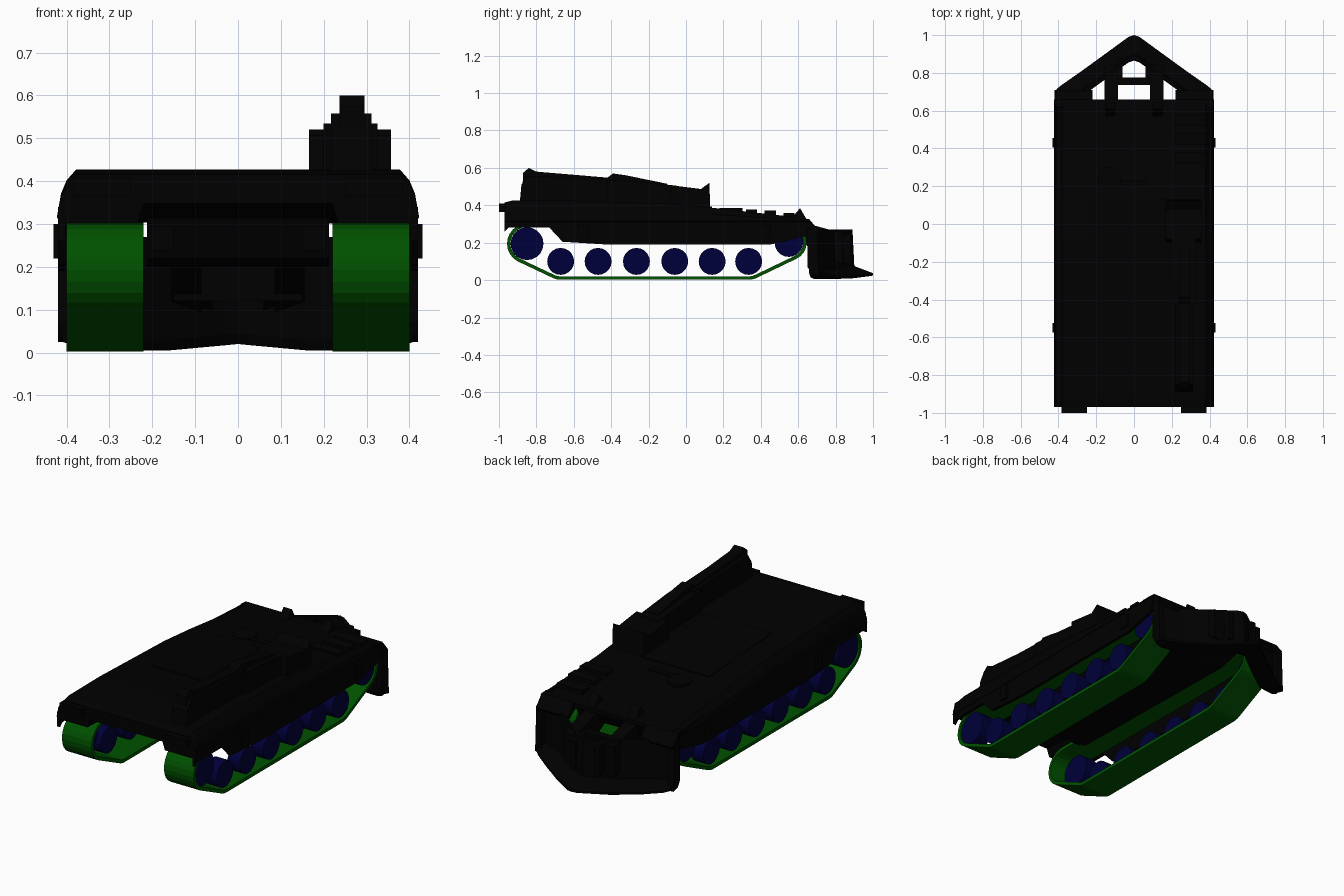
import bpy, bmesh
from math import cos, sin, radians

old = bpy.data.objects.get("Cube")
if old:
    bpy.data.objects.remove(old, do_unlink=True)


def material(name, rgb):
    m = bpy.data.materials.new(name)
    m.use_nodes = True
    m.diffuse_color = (*rgb, 1)
    m.node_tree.nodes["Principled BSDF"].inputs["Base Color"].default_value = (*rgb, 1)
    return m


BLACK = material("hull black", (0, 0, 0))
GREEN = material("track green", (0, 0.083, 0))
NAVY = material("wheel navy", (0, 0, 0.043))


def loft(name, rings, mat=BLACK, closed=False, mirror=False):
    """Skin a row of equal point rings; closed joins the last ring to the first."""
    bm = bmesh.new()
    rows = [[bm.verts.new(p) for p in ring] for ring in rings]
    n = len(rows[0])
    pairs = list(zip(rows, rows[1:]))
    if closed:
        pairs.append((rows[-1], rows[0]))
    for a, b in pairs:
        for i in range(n):
            j = (i + 1) % n
            bm.faces.new((a[i], a[j], b[j], b[i]))
    if not closed:
        bm.faces.new(rows[0])
        bm.faces.new(rows[-1])
    bmesh.ops.recalc_face_normals(bm, faces=bm.faces[:])
    mesh = bpy.data.meshes.new(name)
    bm.to_mesh(mesh)
    bm.free()
    mesh.materials.append(mat)
    ob = bpy.data.objects.new(name, mesh)
    bpy.context.collection.objects.link(ob)
    if mirror:
        ob.modifiers.new("Mirror", "MIRROR")


def prism(name, x0, x1, profile, mat=BLACK, mirror=False):
    """Side profile of (y, z) points pulled from x0 to x1."""
    loft(name, [[(x, y, z) for y, z in profile] for x in (x0, x1)], mat, mirror=mirror)


def box(name, x0, x1, y0, y1, z0, z1, mirror=False):
    prism(name, x0, x1, [(y0, z0), (y1, z0), (y1, z1), (y0, z1)], mirror=mirror)


def circle(u, v, r, sides):
    return [(u + r * cos(radians(k * 360 / sides)), v + r * sin(radians(k * 360 / sides)))
            for k in range(sides)]


def wheel(name, y, z, r):
    prism(name, 0.315, 0.39, circle(y, z, r, 20), NAVY, mirror=True)


# Track belts: arcs around the end wheels and the ground run
arcs = [(-0.85, 0.195, 0.107, 90, 242, 10), (-0.67, 0.1, 0.098, 242, 270, 3),
        (0.335, 0.1, 0.098, 270, 295, 3), (0.55, 0.2, 0.095, 295, 450, 10)]
rings = []
for cy, cz, r, a0, a1, steps in arcs:
    for k in range(steps + 1):
        a = radians(a0 + (a1 - a0) * k / steps)
        rings.append([(x, cy + q * cos(a), cz + q * sin(a))
                      for x, q in ((0.22, r), (0.4, r), (0.4, r - 0.018), (0.22, r - 0.018))])
loft("track_belt", rings, GREEN, closed=True, mirror=True)

# Wheels
wheel("front_idler", -0.85, 0.195, 0.088)
wheel("rear_sprocket", 0.55, 0.2, 0.076)
for i, y in enumerate((-0.67, -0.47, -0.265, -0.06, 0.14, 0.335)):
    wheel(f"road_wheel_{i + 1}", y, 0.1, 0.072)

# Upper hull: chamfered shoulders, deck dropping to the rear, raised nose underside
stations = [(-0.97, 0.415, 0.348), (-0.93, 0.425, 0.345), (-0.66, 0.427, 0.312),
            (-0.1, 0.408, 0.308), (0.13, 0.388, 0.308), (0.4, 0.358, 0.305),
            (0.6, 0.335, 0.304), (0.66, 0.325, 0.304)]
half = lambda t, nose: [(0.22, nose), (0.235, 0.303), (0.412, 0.303), (0.423, 0.315),
                        (0.413, (t + 0.315) / 2), (0.4, t - 0.025), (0.378, t)]
loft("upper_hull", [[(x, y, z) for x, z in half(t, b)] +
                    [(-x, y, z) for x, z in reversed(half(t, b))] for y, t, b in stations])

# Lower hull, nose lamps and side skirts
prism("lower_hull", -0.212, 0.212, [(-0.68, 0.32), (-0.65, 0.22), (0.46, 0.2),
                                    (0.62, 0.24), (0.66, 0.31)])
box("nose_lamp", 0.15, 0.205, -0.69, -0.64, 0.238, 0.295, mirror=True)
prism("side_skirt", 0.402, 0.42, [(-0.97, 0.26), (-0.95, 0.28), (-0.73, 0.28), (-0.66, 0.205),
                                  (-0.42, 0.19), (0.45, 0.19), (0.52, 0.205), (0.64, 0.235),
                                  (0.66, 0.32), (-0.97, 0.34)], mirror=True)
prism("rear_mudguard", 0.22, 0.415, [(0.62, 0.3), (0.7, 0.25), (0.71, 0.265), (0.66, 0.325),
                                     (0.62, 0.328)], mirror=True)
box("front_bracket", 0.25, 0.385, -1.0, -0.96, 0.365, 0.41, mirror=True)
for y in (-0.55, 0.43):
    box("skirt_bracket", 0.41, 0.431, y - 0.025, y + 0.025, 0.22, 0.3, mirror=True)

# Deck hatches and fittings
prism("engine_hatch", -0.24, 0.165, [(-0.4, 0.4), (0.14, 0.37), (0.14, 0.394), (-0.4, 0.426)])
loft("crew_hatch", [[(x, y, z) for x, y in circle(-0.13, 0.24, 0.062, 16)]
                    for z in (0.35, 0.386)])
box("hatch_arm", -0.07, 0.07, 0.2, 0.23, 0.36, 0.386)
for i, (y, z) in enumerate(((0.32, 0.378), (0.42, 0.372), (0.52, 0.36))):
    box(f"deck_fitting_{i + 1}", 0.22, 0.38, y, y + 0.06, 0.31, z)
prism("rear_lug", 0.1, 0.15, [(0.54, 0.3), (0.66, 0.3), (0.63, 0.35), (0.61, 0.385),
                              (0.58, 0.35)], mirror=True)

# Folded boom lying along one side of the deck
prism("boom_base", 0.166, 0.357, [(-0.1, 0.38), (0.13, 0.37), (0.125, 0.52), (0.08, 0.487),
                                  (-0.08, 0.507)])
prism("boom_middle", 0.2, 0.325, [(-0.42, 0.39), (-0.05, 0.38), (-0.05, 0.505), (-0.3, 0.53),
                                  (-0.42, 0.535)])
prism("boom_arm", 0.217, 0.312, [(-0.89, 0.4), (-0.38, 0.39), (-0.38, 0.54), (-0.85, 0.558),
                                 (-0.88, 0.51)])
prism("boom_head", 0.237, 0.295, [(-0.88, 0.41), (-0.1, 0.4), (-0.1, 0.515), (-0.32, 0.56),
                                  (-0.39, 0.57), (-0.42, 0.548), (-0.8, 0.58), (-0.84, 0.6),
                                  (-0.87, 0.575)])

# V plough: one blade section swept along the V, thinning to the tips, toe raised mid-span
section = [(-0.11, 0.27), (-0.1, 0.06), (0, 0.022), (0, 0.01), (-0.12, 0.005),
           (-0.135, 0.03), (-0.13, 0.27)]
spine = [(0.41, 0.715, 0.42, 0.02), (0.38, 0.738, 0.6, 0.01), (0.28, 0.808, 1, 0),
         (0.16, 0.895, 1, 0), (0.03, 0.99, 1, 0.012)]
spine = [(-x, *rest) for x, *rest in spine] + [(0, 1.0, 1, 0.015)] + spine[::-1]
loft("plough_blade", [[(x, y + dy * s, z + lift * (z < 0.1)) for dy, z in section]
                      for x, y, s, lift in spine])
prism("plough_wing", 0.385, 0.42, [(0.65, 0.27), (0.65, 0.07), (0.67, 0.035), (0.71, 0.025),
                                   (0.7, 0.27)], mirror=True)

# Plough push arms and cross bar
prism("push_arm", 0.085, 0.155, [(0.58, 0.22), (0.84, 0.08), (0.84, 0.25), (0.62, 0.31)],
      mirror=True)
prism("toe_arm", 0.06, 0.09, [(0.74, 0.14), (0.88, 0.08), (0.88, 0.24), (0.74, 0.25)],
      mirror=True)
box("cross_bar", -0.15, 0.15, 0.735, 0.775, 0.12, 0.25)
